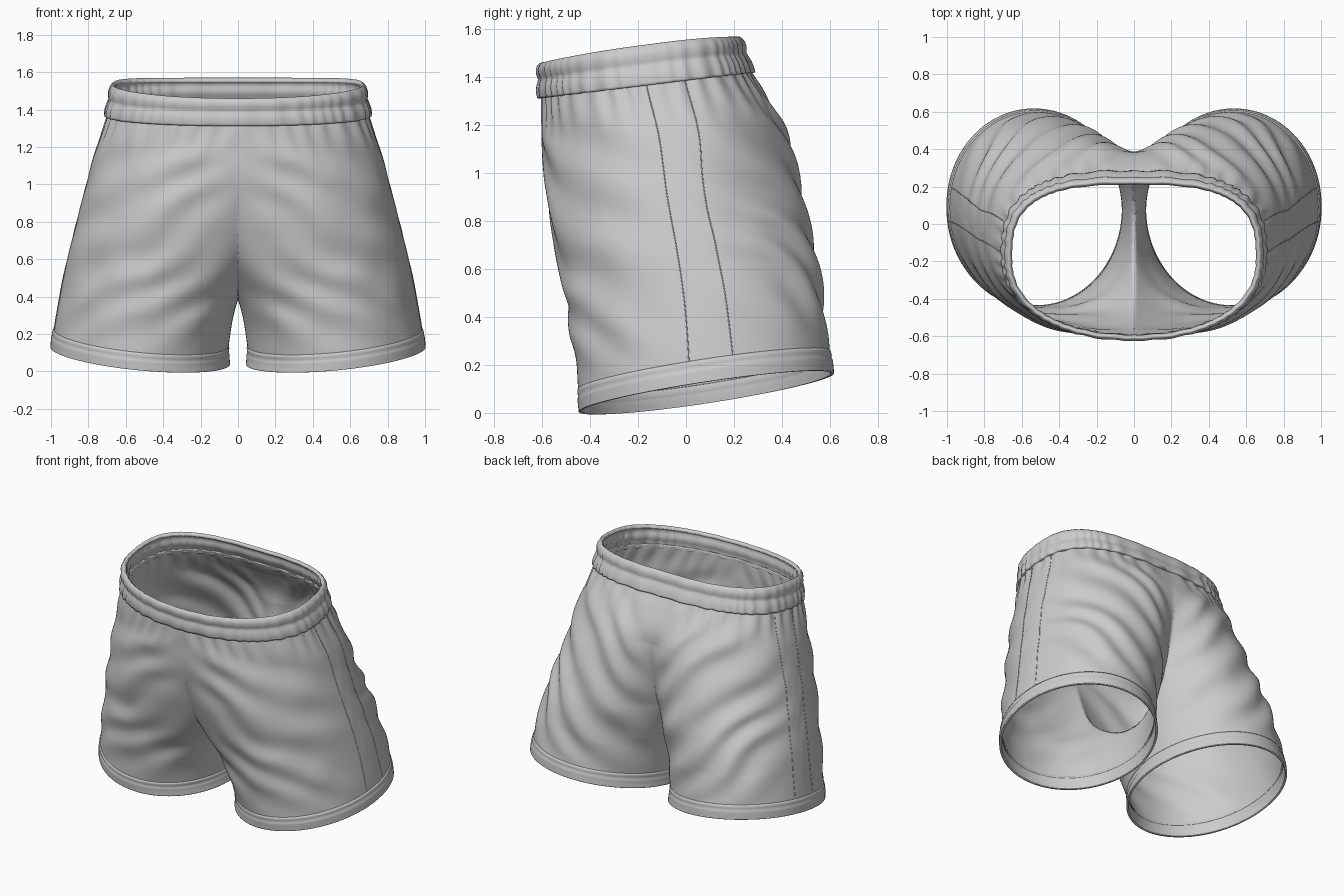
import bpy, bmesh
from math import sin, cos, pi, exp, copysign
from mathutils import Vector, noise

cube = bpy.data.objects.get("Cube")
if cube:
    bpy.data.objects.remove(cube)

fabric = bpy.data.materials.new("light_grey_fabric")
fabric.use_nodes = True
GREY = (0.6, 0.6, 0.6, 1)
fabric.diffuse_color = GREY
fabric.node_tree.nodes["Principled BSDF"].inputs["Base Color"].default_value = GREY

# Leg rings from waist to hem: height, inner x, outer x, front y, back y,
# tilt in y, tilt in x, squareness of front inner, front outer and back
RINGS = [
    (1.515, -.66, .66, -.60, .215, .055, 0, 2.2, 2.2, 3),
    (1.37, -.695, .695, -.60, .27, .055, 0, 2.2, 2.2, 2.8),
    (1.15, -.60, .77, -.60, .41, .05, 0, 2.3, 2.2, 2.3),
    (.90, -.32, .835, -.575, .475, .06, .01, 2.5, 2.1, 2),
    (.65, -.13, .895, -.525, .53, .065, .02, 2.6, 2, 2),
    (.42, 0, .945, -.48, .57, .07, .035, 2.3, 2, 2),
    (.18, .05, .985, -.45, .60, .08, .045, 2, 2, 2),
    (.085, .05, .995, -.44, .61, .08, .045, 2, 2, 2),
]
BAND_END, HEM_START = 1, 6
LAST = len(RINGS) - 1


def clamp(v):
    return max(0, min(1, v))


def ring_at(t):
    """Smoothly interpolated ring values."""
    i = min(int(t), LAST - 1)
    f = t - i
    a, b, c, d = (RINGS[max(0, min(LAST, i + k))] for k in (-1, 0, 1, 2))
    return [q + .5 * f * (r - p + f * (2*p - 5*q + 4*r - s + f * (3*(q - r) + s - p)))
            for p, q, r, s in zip(a, b, c, d)]


def base_point(t, ang):
    z, inner, outer, front, back, tilt_y, tilt_x, n_in, n_out, n_back = ring_at(t)
    c, s = cos(ang), sin(ang)
    n = n_back if s > 0 else n_out if c > 0 else n_in
    ex = copysign(abs(c) ** (2 / n), c)
    ey = copysign(abs(s) ** (2 / n), s)
    x = (inner + outer) / 2 + ex * (outer - inner) / 2
    y = (front + back) / 2 + ey * (back - front) / 2
    # seat valley along the back seam, fullness pushed outwards
    if s > 0:
        y -= .045 * exp(-(x / .14) ** 2) * clamp(t - 1.3) * clamp(5 - t)
        x += .012 * s * clamp((t - 1.5) / 2)
    # rim rises a little at the hips
    z += .018 * c * c * clamp(1 - t)
    return Vector((x, y, z + tilt_y * ey + tilt_x * ex))


def wrinkles(p, t, ang):
    """Diagonal drape folds, fading at the bands and the side panel."""
    fade = clamp((t - 1) / .9) * clamp((HEM_START - t) / .8)
    s = sin(ang)
    fade *= min(1, abs(s - .1) * 1.6)
    warp = noise.noise(p * 2.3)
    if s > 0:
        wave = sin((p.z - 1.1 * p.x) * 21 + warp * 2.5)
        size = .011 * clamp(abs(p.x) / .2)
    else:
        wave = sin((p.z + .6 * p.x) * 24 + warp * 3)
        size = .007 * clamp(abs(p.x) / .25)
    folds = fade * (size * wave + .008 * noise.noise(p * 4))
    # small gathers hanging below the waistband
    gather = exp(-((t - 1.15) / .45) ** 2) * (.006 * sin(ang * 34 + 2 * sin(ang * 5)))
    return folds + gather


def body_point(t, ang):
    p = base_point(t, ang)
    radial = Vector((cos(ang), sin(ang), 0))
    return p + radial * wrinkles(p, t, ang)


def waist_point(t, ang):
    # two soft rolls with elastic puckers
    roll = .006 + .012 * abs(sin(t * 2 * pi * .8 + .25)) + .008 * sin(t * pi)
    pucker = .004 * sin(ang * 46 + 3 * sin(ang * 7)) * (.4 + t)
    return base_point(t, ang) + Vector((cos(ang), sin(ang), 0)) * (roll + pucker)


def hem_point(t, ang):
    f = t - HEM_START
    groove = -.006 * exp(-((f - .2) / .06) ** 2)
    swell = .008 * min(1, 6 * f + .2)
    return base_point(t, ang) + Vector((cos(ang), sin(ang), 0)) * (swell + groove)


def finish(ob):
    ob.data.materials.append(fabric)
    bpy.context.collection.objects.link(ob)
    mirror = ob.modifiers.new("mirror", "MIRROR")
    if ob.type == "MESH":
        mirror.use_clip = True
        mirror.merge_threshold = .002
    return ob


def loft(name, point, t0, t1, rows, cols, thickness):
    """Tube of rings, cut on the centre plane, mirrored and given cloth thickness."""
    bm = bmesh.new()
    grid = [[bm.verts.new(point(t0 + (t1 - t0) * i / rows, 2 * pi * j / cols))
             for j in range(cols)] for i in range(rows + 1)]
    for a, b in zip(grid, grid[1:]):
        for j in range(cols):
            k = (j + 1) % cols
            bm.faces.new((a[j], b[j], b[k], a[k]))
    bmesh.ops.bisect_plane(bm, geom=bm.verts[:] + bm.edges[:] + bm.faces[:], dist=.0005,
                           plane_co=(0, 0, 0), plane_no=(1, 0, 0), clear_inner=True)
    mesh = bpy.data.meshes.new(name)
    bm.to_mesh(mesh)
    bm.free()
    ob = finish(bpy.data.objects.new(name, mesh))
    solid = ob.modifiers.new("cloth", "SOLIDIFY")
    solid.thickness = thickness
    solid.offset = -1
    bpy.ops.object.select_all(action="DESELECT")
    ob.select_set(True)
    bpy.context.view_layer.objects.active = ob
    bpy.ops.object.shade_smooth_by_angle(angle=.9)


def seam(name, top_ang, low_ang):
    """Fine raised stitch line running down the side of the leg."""
    curve = bpy.data.curves.new(name, "CURVE")
    curve.dimensions = "3D"
    curve.bevel_depth = .0025
    curve.bevel_resolution = 1
    line = curve.splines.new("POLY")
    steps = 60
    line.points.add(steps)
    for i, pt in enumerate(line.points):
        f = i / steps
        t = BAND_END + (HEM_START - BAND_END) * f
        pt.co = (*body_point(t, top_ang + (low_ang - top_ang) * f), 1)
    finish(bpy.data.objects.new(name, curve))


# Main cloth, bands and side panel stitching
loft("shorts_body", body_point, .85, HEM_START + .1, 110, 220, .01)
loft("waistband", waist_point, 0, 1.02, 18, 220, .025)
loft("leg_hem", hem_point, HEM_START, LAST, 14, 128, .014)
seam("front_side_seam", 0, -.12)
seam("back_side_seam", .25, .23)
